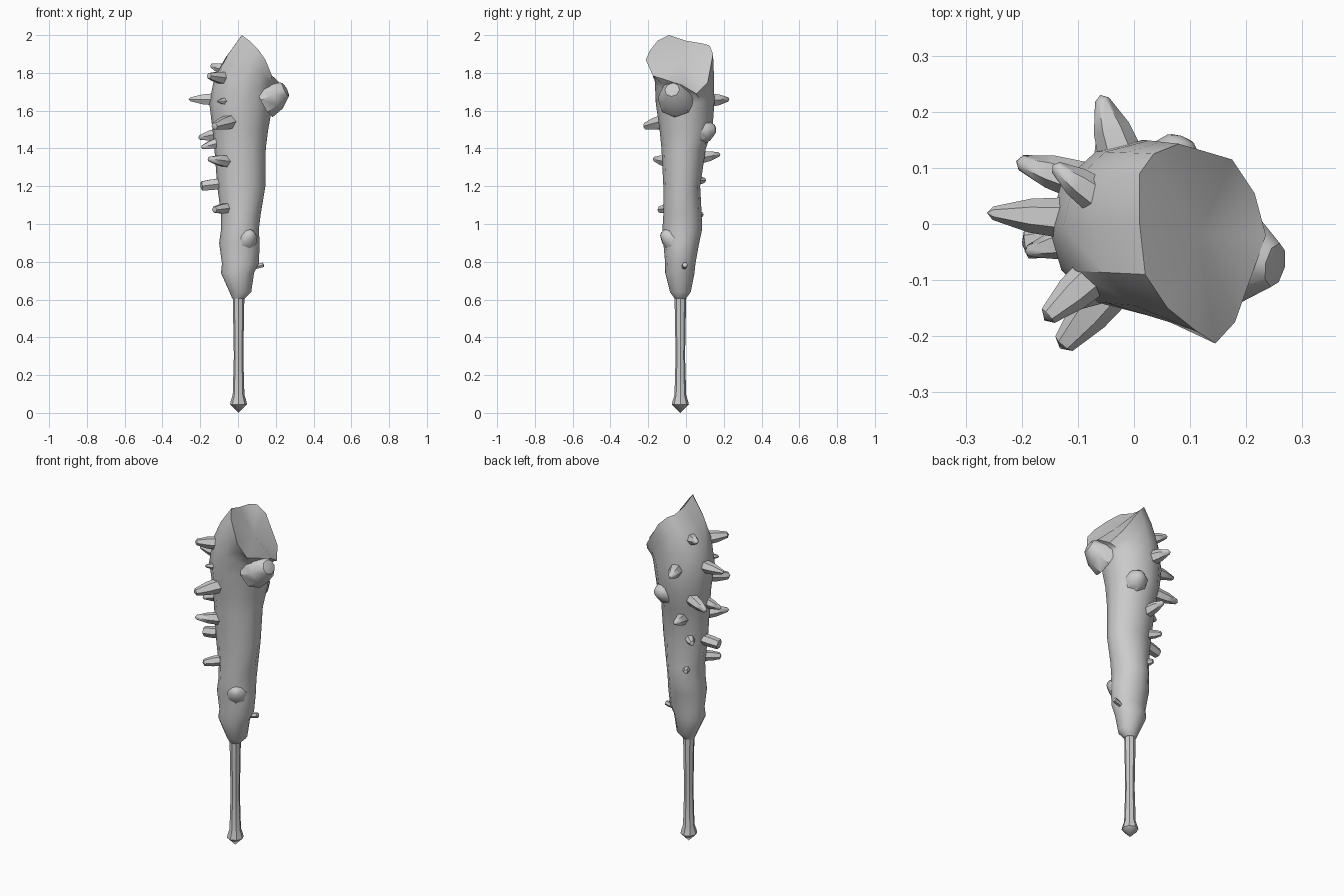
import bpy, bmesh, math
from mathutils import Vector


def finish(name, bm, angle=35):
    bmesh.ops.recalc_face_normals(bm, faces=bm.faces)
    me = bpy.data.meshes.new(name)
    bm.to_mesh(me)
    bm.free()
    ob = bpy.data.objects.new(name, me)
    bpy.context.collection.objects.link(ob)
    bpy.ops.object.select_all(action='DESELECT')
    ob.select_set(True)
    bpy.context.view_layer.objects.active = ob
    bpy.ops.object.shade_smooth_by_angle(angle=math.radians(angle))
    return ob


def loft(name, rings, start=None, end=None, angle=35):
    """Skin rings of points; close each end with a fan to a point, or a flat cap."""
    bm = bmesh.new()
    vs = [[bm.verts.new(p) for p in r] for r in rings]
    n = len(vs[0])
    for a, b in zip(vs, vs[1:]):
        for i in range(n):
            j = (i + 1) % n
            bm.faces.new((a[i], a[j], b[j], b[i]))
    for ring, tip in ((vs[0], start), (vs[-1], end)):
        if tip is None:
            bm.faces.new(ring)
        else:
            c = bm.verts.new(tip)
            for i in range(n):
                bm.faces.new((ring[i], ring[(i + 1) % n], c))
    return finish(name, bm, angle)


def spike(name, base, tip, r0, r1, sides=6):
    """Blunt tapered spike with a slightly swollen middle."""
    base, tip = Vector(base), Vector(tip)
    q = (tip - base).to_track_quat('Z', 'Y')
    h = (tip - base).length
    prof = [(0, r0), (0.5, r0 * 0.65 + r1 * 0.45), (0.93, r1)]
    rings = [[base + q @ Vector((r * math.cos(a), r * math.sin(a), t * h))
              for a in (2 * math.pi * i / sides for i in range(sides))]
             for t, r in prof]
    return loft(name, rings, end=tip, angle=40)


# Handle with pointed pommel
N = 8
prof = [(0.045, 0.045), (0.042, 0.06), (0.031, 0.095), (0.025, 0.3), (0.031, 0.63)]
loft("handle", [[(0.003 + r * math.cos(2 * math.pi * i / N),
                  -0.03 + r * math.sin(2 * math.pi * i / N), z) for i in range(N)]
                for r, z in prof], start=(0.003, -0.03, 0.0))

# Club body: z, xmin, xmax, ymin, ymax
levels = [
    (0.605, -0.03, 0.035, -0.06, 0.0),
    (0.64, -0.045, 0.07, -0.085, 0.025),
    (0.74, -0.09, 0.085, -0.11, 0.045),
    (0.79, -0.085, 0.11, -0.11, 0.05),
    (0.90, -0.10, 0.115, -0.12, 0.07),
    (0.97, -0.09, 0.11, -0.125, 0.085),
    (1.05, -0.09, 0.12, -0.12, 0.083),
    (1.20, -0.11, 0.145, -0.12, 0.075),
    (1.40, -0.125, 0.147, -0.13, 0.105),
    (1.50, -0.135, 0.16, -0.14, 0.14),
    (1.64, -0.152, 0.185, -0.16, 0.15),
]
# Rim of the slanted broken top, counter-clockwise from +x
rim = [(0.235, -0.02, 1.735), (0.215, 0.055, 1.69), (0.175, 0.115, 1.75),
       (0.08, 0.143, 1.90), (0.035, 0.125, 1.945), (0.01, 0.09, 1.955),
       (0.01, 0.0, 1.97), (0.02, -0.09, 2.0), (0.06, -0.15, 1.97),
       (0.11, -0.19, 1.92), (0.145, -0.213, 1.87), (0.18, -0.175, 1.785)]
M = 12
rings = []
for z, x0, x1, y0, y1 in levels:
    rings.append([((x0 + x1) / 2 + (x1 - x0) / 2 * math.cos(2 * math.pi * i / M),
                   (y0 + y1) / 2 + (y1 - y0) / 2 * math.sin(2 * math.pi * i / M), z)
                  for i in range(M)])
last = rings[-1]
for t in (0.4, 0.72, 1.0):
    ring = []
    for p, r in zip(last, rim):
        p, r = Vector(p), Vector(r)
        v = p.lerp(r, t * t)
        v.z = p.z + (r.z - p.z) * t
        ring.append(v)
    rings.append(ring)
loft("club_body", rings, end=(0.115, -0.02, 1.845), angle=38)

# Knots in the wood: base, tip, radii
knots = [((0.14, -0.05, 1.655), (0.26, -0.075, 1.715), 0.10, 0.04),
         ((0.06, 0.08, 1.49), (0.085, 0.157, 1.505), 0.07, 0.025),
         ((0.04, -0.06, 0.91), (0.072, -0.128, 0.955), 0.065, 0.022)]
for k, (b, t, r0, r1) in enumerate(knots):
    spike(f"knot_{k + 1}", b, t, r0, r1, 8)

# Small peg low on the right side
spike("peg", (0.08, -0.01, 0.77), (0.137, -0.005, 0.785), 0.012, 0.014)

# Spikes on the left half: base, tip, base radius, tip radius
spikes = [
    ((-0.06, 0.045, 1.815), (-0.145, 0.105, 1.84), 0.034, 0.012),
    ((-0.06, -0.08, 1.77), (-0.16, -0.17, 1.785), 0.038, 0.017),
    ((-0.11, 0.01, 1.66), (-0.262, 0.02, 1.66), 0.038, 0.012),
    ((-0.03, -0.10, 1.65), (-0.11, -0.15, 1.65), 0.026, 0.008),
    ((-0.03, -0.10, 1.545), (-0.132, -0.222, 1.515), 0.042, 0.02),
    ((-0.02, 0.11, 1.655), (-0.06, 0.23, 1.66), 0.042, 0.013),
    ((-0.09, 0.075, 1.48), (-0.21, 0.112, 1.455), 0.036, 0.014),
    ((-0.09, -0.025, 1.435), (-0.195, -0.05, 1.405), 0.032, 0.011),
    ((-0.05, -0.08, 1.33), (-0.16, -0.172, 1.345), 0.036, 0.013),
    ((-0.03, 0.07, 1.35), (-0.055, 0.182, 1.37), 0.036, 0.013),
    ((-0.08, -0.02, 1.215), (-0.2, -0.035, 1.2), 0.03, 0.028),
    ((-0.06, 0.05, 1.23), (-0.11, 0.1, 1.232), 0.026, 0.013),
    ((-0.05, -0.07, 1.085), (-0.13, -0.143, 1.075), 0.03, 0.018),
    ((-0.04, 0.05, 1.05), (-0.06, 0.09, 1.05), 0.02, 0.012),
]
for k, (b, t, r0, r1) in enumerate(spikes):
    spike(f"spike_{k + 1:02d}", b, t, r0, r1)
